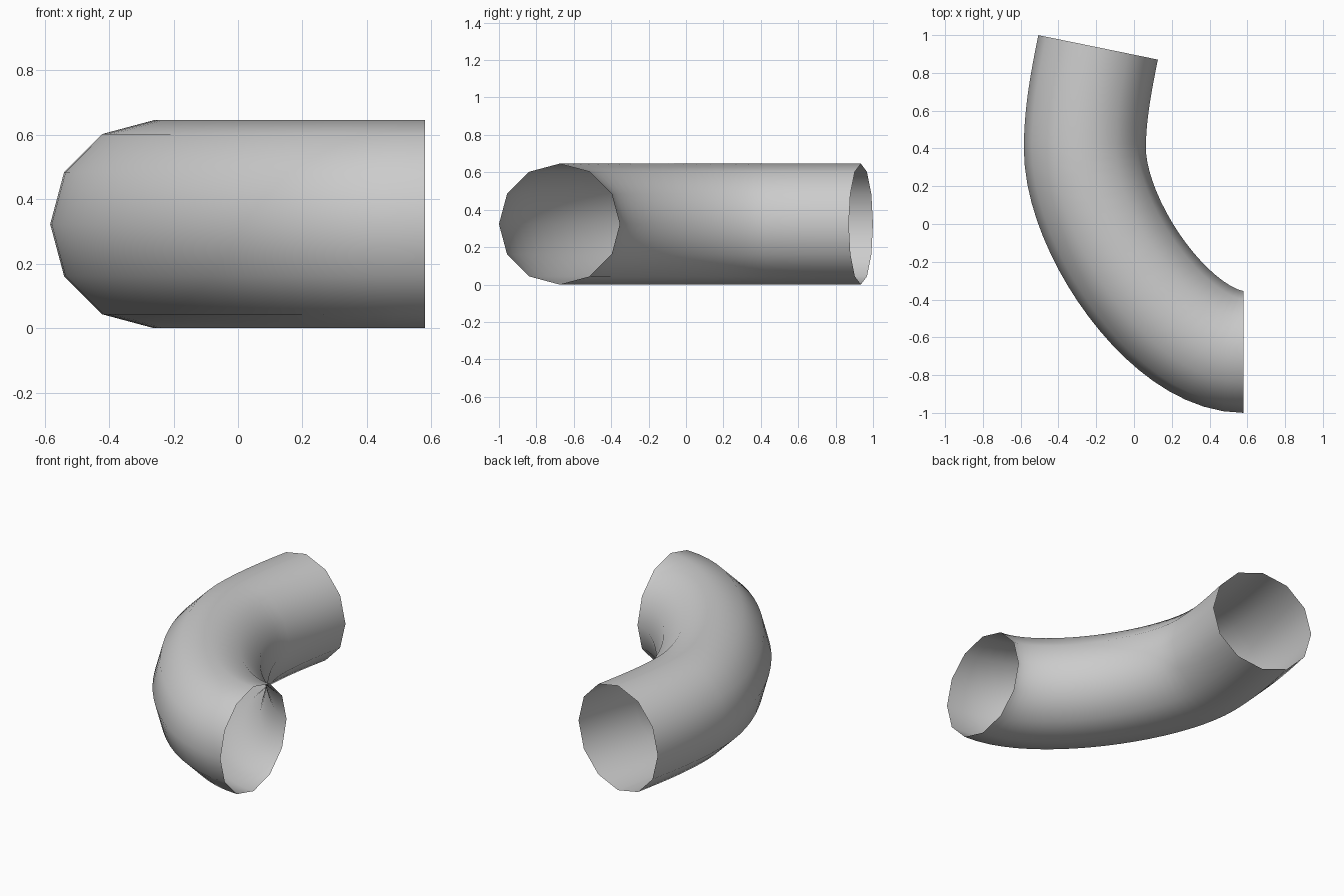
import bpy

if "Cube" in bpy.data.objects:
    bpy.data.objects.remove(bpy.data.objects["Cube"])

R = 0.323  # tube radius

# Centre line: knot, left handle, right handle (x, y)
path = [
    ((0.58, -0.677), (0.96, -0.677), (0.20, -0.677)),
    ((-0.26, 0.40), (-0.26, -0.02), (-0.26, 0.58)),
    ((-0.19, 0.935), (-0.226, 0.759), (-0.154, 1.111)),
]

# Bent open pipe: 12-sided round bevel swept along the path
curve = bpy.data.curves.new("bent_pipe", 'CURVE')
curve.dimensions = '3D'
curve.twist_mode = 'Z_UP'
curve.resolution_u = 20
curve.bevel_depth = R
curve.bevel_resolution = 4
curve.use_fill_caps = False
spline = curve.splines.new('BEZIER')
spline.bezier_points.add(len(path) - 1)
for point, (knot, left, right) in zip(spline.bezier_points, path):
    point.handle_left_type = point.handle_right_type = 'FREE'
    point.co = (*knot, R)
    point.handle_left = (*left, R)
    point.handle_right = (*right, R)

pipe = bpy.data.objects.new("bent_pipe", curve)
bpy.context.collection.objects.link(pipe)
bpy.context.view_layer.objects.active = pipe
pipe.select_set(True)
bpy.ops.object.convert(target='MESH')
bpy.ops.object.shade_smooth()
